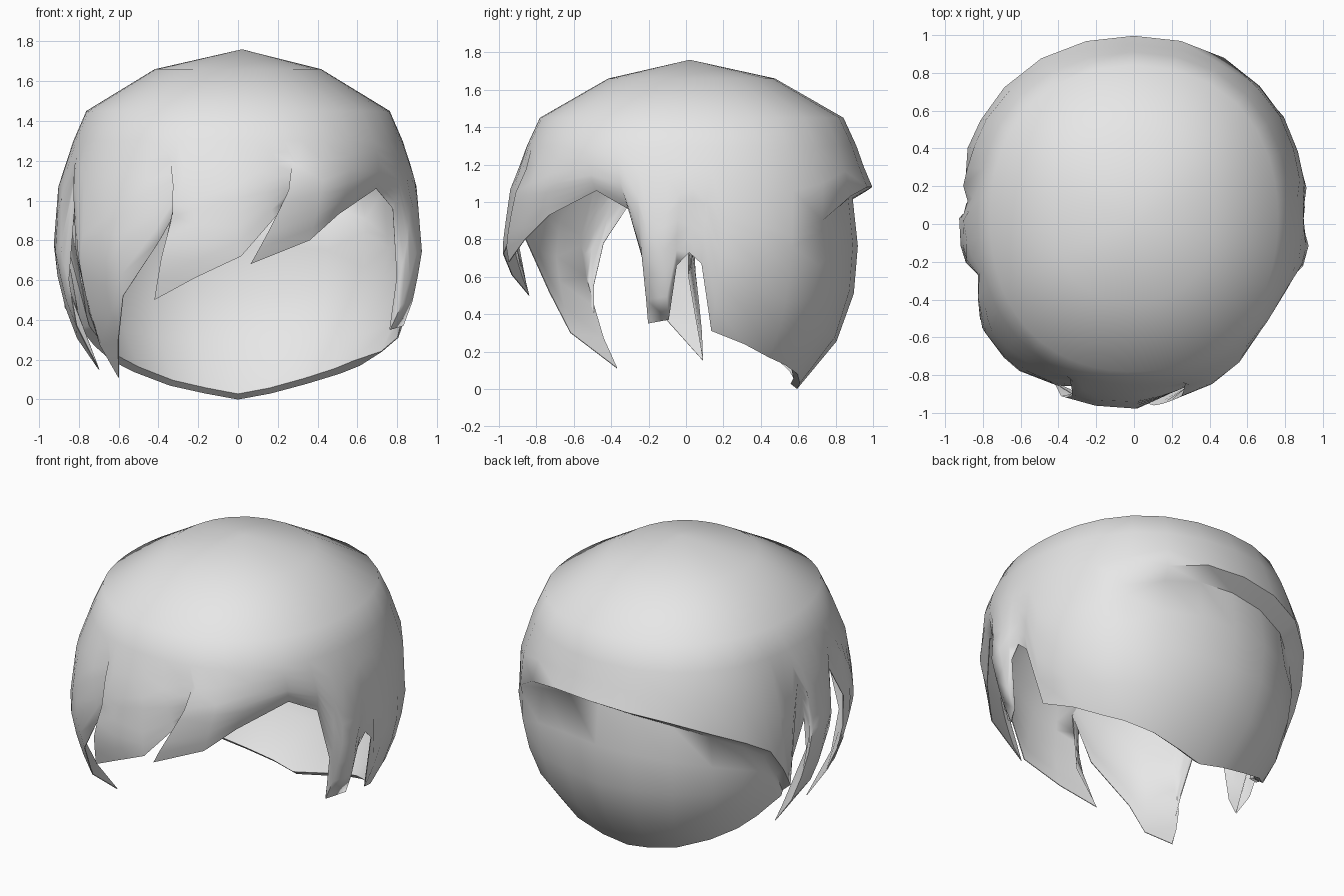
import bpy
import bmesh
from math import sin, cos, radians

cube = bpy.data.objects.get("Cube")
if cube:
    bpy.data.objects.remove(cube, do_unlink=True)

HALF_WIDTH, HALF_DEPTH, CROWN, LOCKS_START = 0.93, 0.99, 1.76, 1.3

# Dome profile: height, relative radius
PROFILE = [(0, .6), (.1, .72), (.3, .87), (.5, .95), (.73, 1), (1.08, .97),
           (1.3, .89), (1.45, .82), (1.66, .45), (CROWN, 0)]

# Locks: angle round the head from the front, hem height, inward tuck of the edge
FRINGE_AND_SIDEBURN = [
    (1, .72, .01), (12, .91, .05), (17, 1.0, .06), (22, 1.03, .07), (4, .68, .03),
    (24, .8, .06), (36, .93, .09), (56, 1.06, .1), (69, .96, .1), (76, .62, .1),
    (76, .35, .05), (84, .37, 0), (87, .66, .03), (91, .73, .04), (95, .67, .03),
    (99, .31, 0), (112, .24, 0)]
# Back: angle, hem height, height of the overhanging layer
BACK = [
    (124, .17, .82), (134, .13, .9), (148, .08, 1.03), (164, .03, 1.08),
    (180, 0, 1.08), (196, .03, 1.06), (212, .07, 1.02), (228, .14, .94),
    (240, .2, .85), (248, .27, .76), (254, .33, .6), (259, .36, .46)]
FAR_LOCKS = [
    (267, .83, .05), (269, .6, .04), (263, .15, 0), (277, .37, .02), (282, .6, .04),
    (288, 1.05, .06), (297, .78, .04), (301, .55, .02), (303, .33, 0),
    (300, .11, 0), (314, .3, 0), (320, .52, .02), (334, .8, .05),
    (343, 1.06, .06), (339, .75, .04), (332, .5, .01), (346, .61, .01)]


def clamp(value):
    return max(0, min(1, value))


def radius(z):
    """Relative radius of the dome at a height."""
    for (z0, r0), (z1, r1) in zip(PROFILE, PROFILE[1:]):
        if z <= z1:
            return r0 + (r1 - r0) * (z - z0) / (z1 - z0)
    return 0


def root_angles(hem):
    """Evenly spread angles from which the locks fall to their tips."""
    angles = sorted(point[0] for point in hem)
    for _ in range(4):
        before = [angles[-1] - 360] + angles[:-1]
        after = angles[1:] + [angles[0] + 360]
        angles = [(a + 2 * b + c) / 4 for a, b, c in zip(before, angles, after)]
    return angles


def strand(root, point):
    """Points and thickness weights of one column from the crown to the hem."""
    angle, hem, extra = point
    layered = point in BACK
    ridge = extra if layered else hem + .6 * (LOCKS_START - hem)
    tuck = 0 if layered else extra
    step = clamp((angle - 130) / 25) if layered else 0
    under = ridge - .06
    upper = [1.66, 1.45, LOCKS_START, (LOCKS_START + ridge) / 2, ridge]
    lower = [under + (hem - under) * k / 4 for k in range(5)]
    for z in upper + lower:
        fall = clamp((LOCKS_START - z) / (LOCKS_START - hem))
        a = radians(root + (angle - root) * fall ** 1.2)
        r = radius(z) * (1 + .035 * sin(2 * a) ** 2) - tuck * fall ** 2
        if z < ridge:
            r -= .09 * z * step
        elif z == ridge:
            r += .015 * step
        y = .03 * clamp((z - .8) / .4) - HALF_DEPTH * r * cos(a)
        weight = 1 if layered else 1 - .9 * fall
        yield (HALF_WIDTH * r * sin(a), y, z), weight


# Hair shell, thinning towards the tips of the locks
hem = FRINGE_AND_SIDEBURN + BACK + FAR_LOCKS
bm = bmesh.new()
weights = bm.verts.layers.deform.verify()
crown = bm.verts.new((0.02, 0.02, CROWN))
crown[weights][0] = 1
columns = []
for root, point in zip(root_angles(hem), hem):
    column = []
    for co, weight in strand(root, point):
        vert = bm.verts.new(co)
        vert[weights][0] = weight
        column.append(vert)
    columns.append(column)
for left, right in zip(columns, columns[1:] + columns[:1]):
    bm.faces.new((crown, left[0], right[0]))
    for k in range(len(left) - 1):
        bm.faces.new((left[k], left[k + 1], right[k + 1], right[k]))
mesh = bpy.data.meshes.new("hair")
bm.to_mesh(mesh)
bm.free()
hair = bpy.data.objects.new("hair", mesh)
bpy.context.collection.objects.link(hair)
hair.vertex_groups.new(name="thickness")

# Pale grey colour
grey = bpy.data.materials.new("pale_grey")
grey.use_nodes = True
grey.diffuse_color = (.8, .8, .8, 1)
grey.node_tree.nodes["Principled BSDF"].inputs["Base Color"].default_value = (.8, .8, .8, 1)
mesh.materials.append(grey)

# Thickness and smooth shading
bpy.ops.object.select_all(action='DESELECT')
hair.select_set(True)
bpy.context.view_layer.objects.active = hair
solid = hair.modifiers.new("thickness", 'SOLIDIFY')
solid.thickness = .045
solid.offset = -1
solid.vertex_group = "thickness"
bpy.ops.object.modifier_apply(modifier=solid.name)
bpy.ops.object.shade_smooth_by_angle(angle=radians(65))
